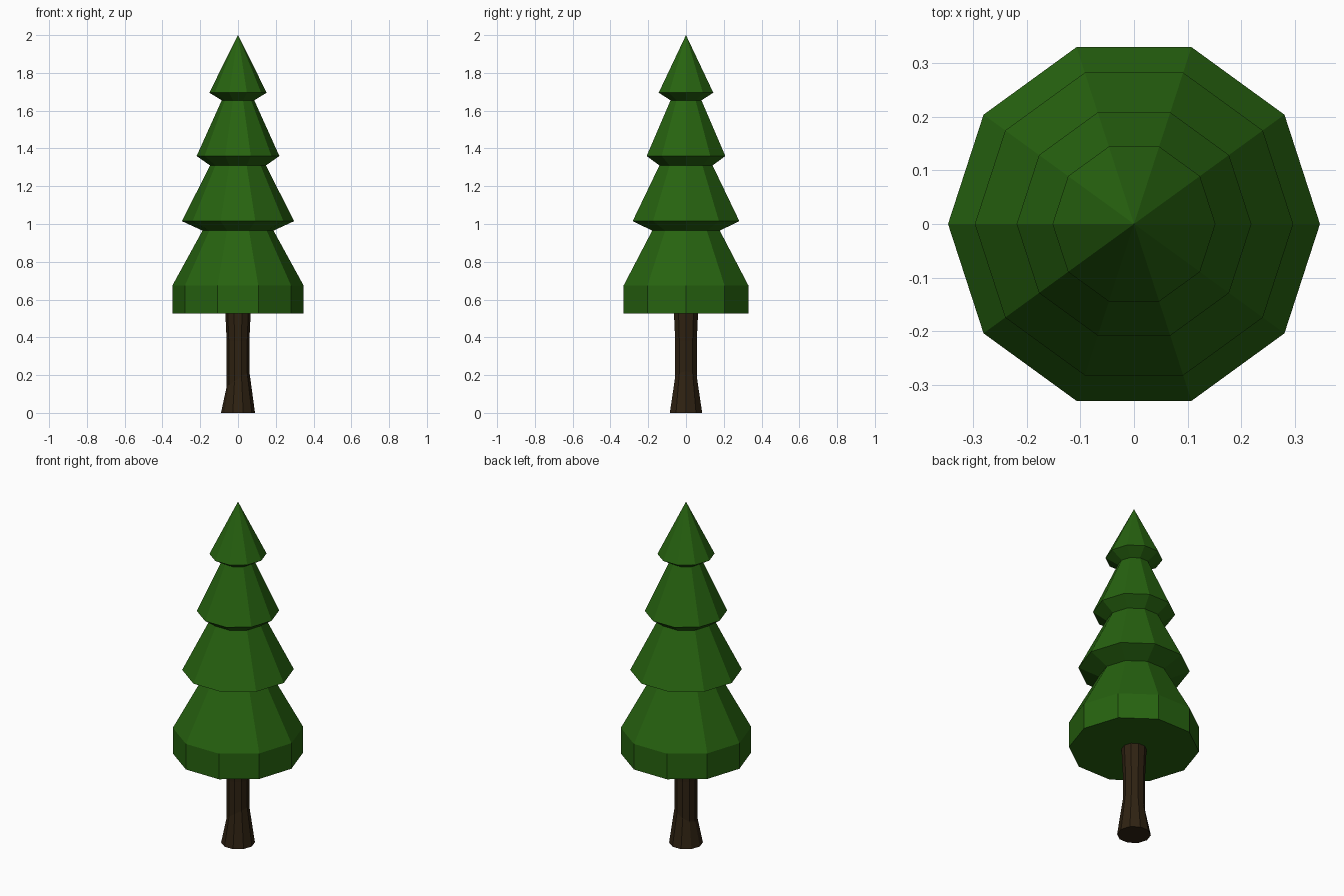
import bpy, bmesh, math

if "Cube" in bpy.data.objects:
    bpy.data.objects.remove(bpy.data.objects["Cube"])

SIDES = 10


def material(name, rgb):
    m = bpy.data.materials.new(name)
    m.diffuse_color = (*rgb, 1.0)
    m.use_nodes = True
    m.node_tree.nodes["Principled BSDF"].inputs["Base Color"].default_value = m.diffuse_color
    return m


def lathe(name, profile, mat, tilt=None):
    """Faceted solid from (radius, height) rings; tilt maps ring index to slope along x."""
    bm = bmesh.new()
    rings = []
    for i, (r, z) in enumerate(profile):
        if r == 0:
            rings.append([bm.verts.new((0, 0, z))] * SIDES)
            continue
        slope = (tilt or {}).get(i, 0)
        ring = []
        for k in range(SIDES):
            a = 2 * math.pi * k / SIDES
            x, y = r * math.cos(a), r * math.sin(a)
            ring.append(bm.verts.new((x, y, z + slope * x)))
        rings.append(ring)
    for low, high in zip(rings, rings[1:]):
        for k in range(SIDES):
            n = (k + 1) % SIDES
            corners = [low[k], low[n], high[n], high[k]]
            bm.faces.new(list(dict.fromkeys(corners)))
    # flat end caps
    bm.faces.new(rings[0][::-1])
    if profile[-1][0] > 0:
        bm.faces.new(rings[-1])
    bmesh.ops.recalc_face_normals(bm, faces=bm.faces)
    mesh = bpy.data.meshes.new(name)
    bm.to_mesh(mesh)
    bm.free()
    mesh.materials.append(mat)
    obj = bpy.data.objects.new(name, mesh)
    bpy.context.collection.objects.link(obj)
    return obj


green = material("pine green", (0.020, 0.125, 0.005))
brown = material("dark bark", (0.028, 0.016, 0.006))

# Foliage: straight skirt, then four tapering tiers
lathe("foliage", [
    (0.347, 0.525), (0.347, 0.675),
    (0.188, 0.965), (0.297, 1.015),
    (0.148, 1.31), (0.219, 1.36),
    (0.086, 1.655), (0.152, 1.695),
    (0.0, 2.0),
], green)

# Trunk: flared foot with a slanted lower ring
lathe("trunk", [
    (0.09, 0.0), (0.06, 0.18), (0.06, 0.38), (0.067, 0.526),
], brown, tilt={1: 0.67})
